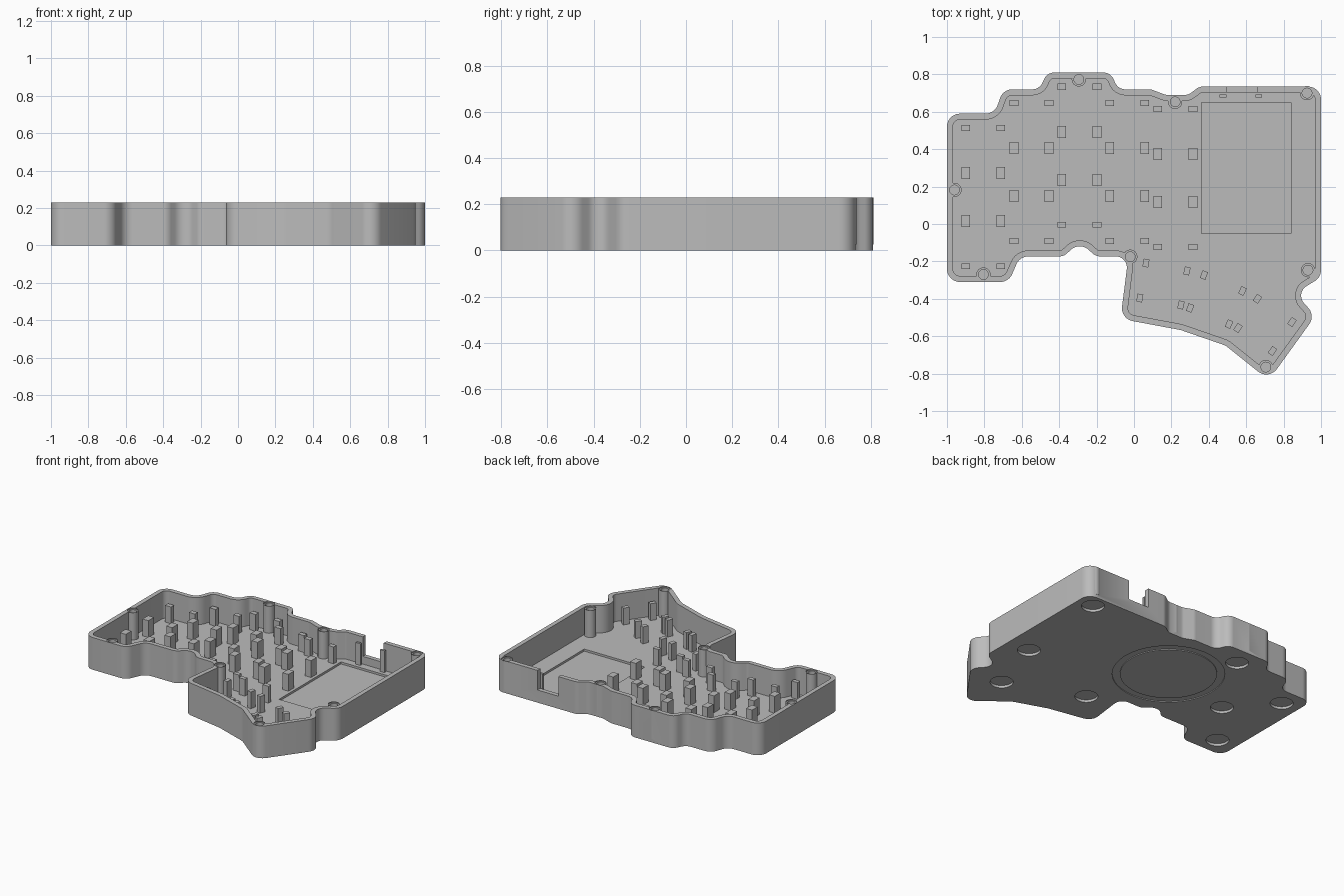
import bpy, bmesh, math
from mathutils import Vector, Matrix

if "Cube" in bpy.data.objects:
    bpy.data.objects.remove(bpy.data.objects["Cube"])

H, FLOOR, WALL = 0.23, 0.035, 0.032

grey = bpy.data.materials.new("grey plastic")
grey.diffuse_color = (0.5, 0.5, 0.5, 1)
grey.use_nodes = True
grey.node_tree.nodes["Principled BSDF"].inputs["Base Color"].default_value = grey.diffuse_color

# Outline corners: x, y, fillet radius (counter-clockwise)
CORNERS = [
    (-1, -.31, .07), (-.67, -.31, .07), (-.61, -.173, .07), (-.375, -.173, .06),
    (-.29, -.093, .07), (-.205, -.173, .06), (-.03, -.173, .06), (-.072, -.507, .07),
    (.25, -.567, .1), (.49, -.65, .1), (.721, -.835, .07), (.97, -.49, .07),
    (.86, -.37, .06), (1, -.285, .07), (1, .735, .07), (.35, .735, .06),
    (.29, .69, .06), (.17, .69, .06), (.09, .72, .06), (-.085, .72, .06),
    (-.125, .81, .06), (-.465, .81, .06), (-.505, .72, .06), (-.70, .72, .07),
    (-.745, .59, .07), (-1, .59, .07)]


def outline(inset=0.0, steps=10):
    """Filleted outline, moved inward by inset."""
    pts, n = [], len(CORNERS)
    for i, (x, y, r) in enumerate(CORNERS):
        p = Vector((x, y))
        a = Vector(CORNERS[i - 1][:2])
        b = Vector(CORNERS[(i + 1) % n][:2])
        d1, d2 = (p - a).normalized(), (b - p).normalized()
        turn = math.atan2(d1.x * d2.y - d1.y * d2.x, d1.dot(d2))
        sign = 1 if turn > 0 else -1
        normal = Vector((d1.y, -d1.x))
        center = p - d1 * r * math.tan(abs(turn) / 2) - normal * r * sign
        for k in range(steps + 1):
            nk = Matrix.Rotation(turn * k / steps, 2) @ normal
            pts.append(center + nk * (sign * r - inset))
    return pts


def circle(c, r, n=32):
    return [Vector((c[0] + r * math.cos(2 * math.pi * k / n),
                    c[1] + r * math.sin(2 * math.pi * k / n))) for k in range(n)]


def rect(c, w, d, angle=0):
    rot = Matrix.Rotation(math.radians(angle), 2)
    return [Vector(c) + rot @ Vector((sx * w / 2, sy * d / 2))
            for sx, sy in ((-1, -1), (1, -1), (1, 1), (-1, 1))]


def prisms(name, loops, z0, z1):
    """One object holding an upright prism for each loop."""
    bm = bmesh.new()
    for loop in loops:
        lo = [bm.verts.new((p.x, p.y, z0)) for p in loop]
        hi = [bm.verts.new((p.x, p.y, z1)) for p in loop]
        bm.faces.new(lo[::-1])
        bm.faces.new(hi)
        for i in range(len(lo)):
            j = (i + 1) % len(lo)
            bm.faces.new((lo[i], lo[j], hi[j], hi[i]))
    return finish(name, bm)


def finish(name, bm):
    me = bpy.data.meshes.new(name)
    bm.to_mesh(me)
    bm.free()
    me.materials.append(grey)
    ob = bpy.data.objects.new(name, me)
    bpy.context.collection.objects.link(ob)
    return ob


def boolean(target, tool, op):
    mod = target.modifiers.new(op, 'BOOLEAN')
    mod.operation, mod.solver, mod.object = op, 'EXACT', tool
    bpy.ops.object.select_all(action='DESELECT')
    bpy.context.view_layer.objects.active = target
    target.select_set(True)
    bpy.ops.object.modifier_apply(modifier=mod.name)
    bpy.data.objects.remove(tool)


# Tray: outer block hollowed to a thin floor and wall
tray = prisms("case_tray", [outline()], 0, H)
boolean(tray, prisms("cavity", [outline(WALL)], FLOOR, H + .1), 'DIFFERENCE')

# Screw bosses with holes and shallow counterbores
SCREWS = [(-.295, .773), (.22, .653), (.925, .70), (-.96, .182),
          (-.805, -.27), (-.02, -.175), (.93, -.247), (.705, -.765)]
boolean(tray, prisms("bosses", [circle(c, .038) for c in SCREWS], FLOOR - .01, H - .001), 'UNION')
boolean(tray, prisms("counterbores", [circle(c, .0355) for c in SCREWS], H - .008, H + .1), 'DIFFERENCE')
boolean(tray, prisms("screw_holes", [circle(c, .026) for c in SCREWS], .1, H + .05), 'DIFFERENCE')

# Battery recess in the floor and port notch in the back wall
boolean(tray, prisms("recess", [rect((.6, .30), .48, .70)], .02, .1), 'DIFFERENCE')
boolean(tray, prisms("notch", [rect((.578, .74), .165, .12)], .09, H + .1), 'DIFFERENCE')

# Round foot pockets underneath
FEET = [(.88, .635), (.83, -.07), (.70, -.50), (.16, -.29),
        (-.31, .67), (-.605, .165), (-.867, .455), (-.855, -.178)]
boolean(tray, prisms("foot_pockets", [circle(c, .075) for c in FEET], -.1, .018), 'DIFFERENCE')

# Shallow ring groove underneath
bm = bmesh.new()
N = 64
rings = []
for r, z in ((.314, -.05), (.365, -.05), (.365, .006), (.314, .006)):
    rings.append([bm.verts.new((p.x, p.y, z)) for p in circle((-.06, .276), r, N)])
for a in range(4):
    p, q = rings[a], rings[(a + 1) % 4]
    for i in range(N):
        j = (i + 1) % N
        bm.faces.new((p[i], q[i], q[j], p[j]))
bmesh.ops.recalc_face_normals(bm, faces=bm.faces)
boolean(tray, finish("ring_groove", bm), 'DIFFERENCE')

bpy.ops.object.select_all(action='DESELECT')
tray.select_set(True)
bpy.context.view_layer.objects.active = tray
bpy.ops.object.shade_smooth_by_angle(angle=math.radians(30))

# Key support posts: pairs of columns, small at the ends and deep between
posts = []
for x0, x1, top in ((-.90, -.712, .513), (-.642, -.455, .647), (-.386, -.198, .733),
                    (-.13, .058, .647), (.127, .315, .615)):
    for x in (x0, x1):
        for drop, depth in ((0, .034), (.241, .064), (.497, .064), (.738, .03)):
            posts.append(rect((x, top - drop), .047, depth))
prisms("key_posts", posts, FLOOR - .005, .155)

# Thumb key posts, turned along the fan
THUMB = [(.064, -.209, -10), (.031, -.396, -10), (.283, -.251, -12), (.374, -.273, -20),
         (.251, -.433, -12), (.30, -.449, -20), (.580, -.358, -24), (.660, -.40, -34),
         (.508, -.535, -24), (.556, -.556, -34), (.845, -.524, -34), (.740, -.679, -34)]
prisms("thumb_posts", [rect((x, y), .031, .043, a) for x, y, a in THUMB], FLOOR - .005, .155)

# Board guides beside the port notch
prisms("port_guides", [rect((x, .684), .036, .016) for x in (.476, .667)], FLOOR - .005, .19)
